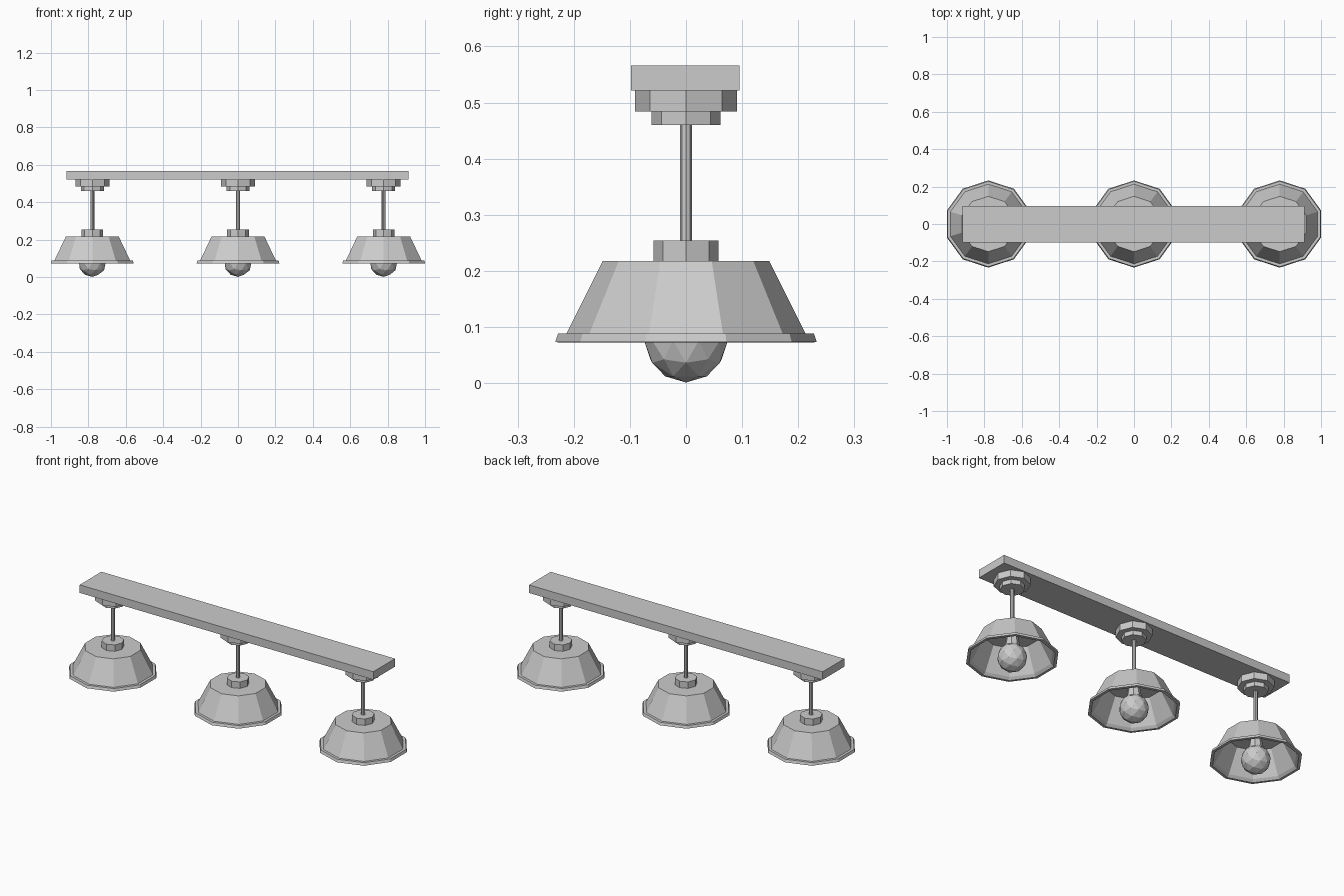
import bpy, bmesh, math

if "Cube" in bpy.data.objects:
    bpy.data.objects.remove(bpy.data.objects["Cube"])

grey = bpy.data.materials.new("light grey")
grey.diffuse_color = (0.6, 0.6, 0.6, 1)
grey.use_nodes = True
grey.node_tree.nodes["Principled BSDF"].inputs["Base Color"].default_value = grey.diffuse_color


def finish(name, bm, x=0.0):
    bmesh.ops.recalc_face_normals(bm, faces=bm.faces)
    me = bpy.data.meshes.new(name)
    bm.to_mesh(me)
    bm.free()
    me.materials.append(grey)
    ob = bpy.data.objects.new(name, me)
    ob.location.x = x
    bpy.context.collection.objects.link(ob)
    return ob


def lathe(name, profile, sides, x):
    """Faceted turned part; the profile is (radius, z), closed on the axis or capped."""
    bm = bmesh.new()
    rings = []
    for r, z in profile:
        if r == 0:
            rings.append([bm.verts.new((0, 0, z))] * sides)
        else:
            angles = [math.pi / 2 + math.tau * i / sides for i in range(sides)]
            rings.append([bm.verts.new((r * math.cos(a), r * math.sin(a), z)) for a in angles])
    for a, b in zip(rings, rings[1:]):
        for i in range(sides):
            j = (i + 1) % sides
            loop = list(dict.fromkeys((a[i], a[j], b[j], b[i])))
            bm.faces.new(loop)
    return finish(name, bm, x)


def disc(name, r, z0, z1, sides, x):
    return lathe(name, [(0, z0), (r, z0), (r, z1), (0, z1)], sides, x)


# Ceiling bar
bm = bmesh.new()
bmesh.ops.create_cube(bm, size=1)
bmesh.ops.scale(bm, vec=(1.827, 0.193, 0.045), verts=bm.verts)
bmesh.ops.translate(bm, vec=(-0.003, -0.0015, 0.5435), verts=bm.verts)
finish("ceiling_bar", bm)

# Hollow shade with a flared lip
shade = [(0, 0.218), (0.148, 0.218), (0.213, 0.088), (0.228, 0.088), (0.233, 0.073),
         (0.218, 0.072), (0.205, 0.085), (0.142, 0.21), (0, 0.21)]

for side, x in (("left", -0.779), ("middle", 0.0), ("right", 0.779)):
    # Stepped mount, rod and collar
    disc(side + "_canopy", 0.091, 0.484, 0.522, 8, x)
    disc(side + "_canopy_step", 0.0615, 0.460, 0.485, 8, x)
    disc(side + "_rod", 0.0105, 0.25, 0.462, 8, x)
    disc(side + "_collar", 0.058, 0.217, 0.254, 8, x)
    lathe(side + "_shade", shade, 10, x)
    # Bulb and its neck
    lathe(side + "_bulb_neck", [(0, 0.12), (0.042, 0.12), (0.026, 0.212), (0, 0.212)], 8, x)
    bm = bmesh.new()
    bmesh.ops.create_icosphere(bm, subdivisions=2, radius=0.0745)
    bmesh.ops.translate(bm, vec=(0, 0, 0.0755), verts=bm.verts)
    finish(side + "_bulb", bm, x)
